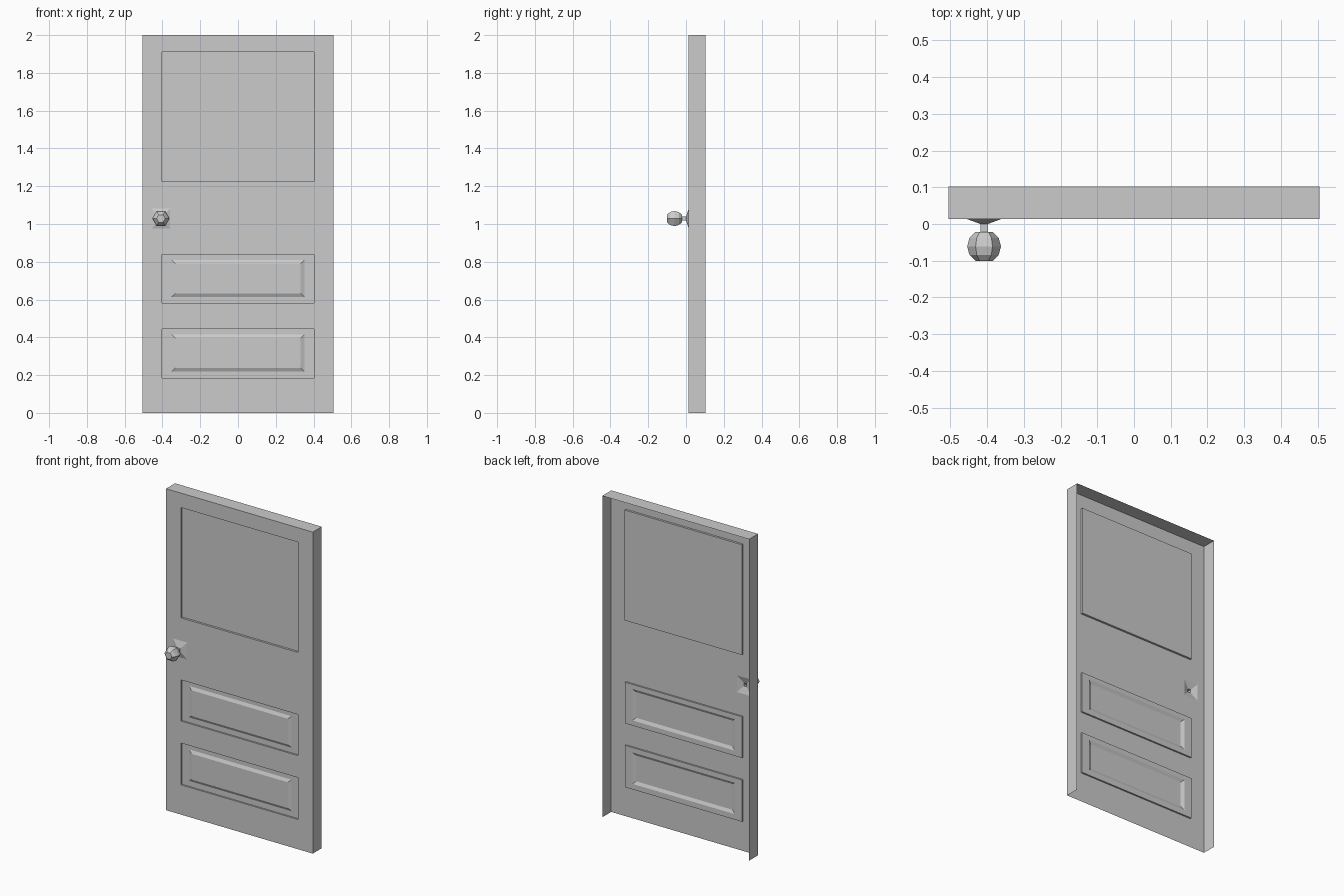
import bpy, bmesh
from math import cos, sin, pi, radians

if "Cube" in bpy.data.objects:
    bpy.data.objects.remove(bpy.data.objects["Cube"])

FRONT, BACK, W, H = 0.014, 0.102, 0.505, 2.0
KX, KZ = -0.408, 1.029


def rect(x0, x1, z0, z1, y):
    return [(x0, y, z0), (x1, y, z0), (x1, y, z1), (x0, y, z1)]


def loft(bm, rings, cap=True):
    """Skin a sequence of equal-length closed rings, optionally capping the last."""
    loops = [[bm.verts.new(p) for p in r] for r in rings]
    for a, b in zip(loops, loops[1:]):
        n = len(a)
        for i in range(n):
            j = (i + 1) % n
            bm.faces.new((a[i], a[j], b[j], b[i]))
    if cap:
        bm.faces.new(loops[-1])
    return loops


def finish(bm, name):
    bmesh.ops.remove_doubles(bm, verts=bm.verts, dist=0.0001)
    me = bpy.data.meshes.new(name)
    bm.to_mesh(me)
    bm.free()
    ob = bpy.data.objects.new(name, me)
    bpy.context.collection.objects.link(ob)
    return ob


# openings in the front sheet
window = (-0.403, 0.403, 1.224, 1.91)
lower = [(-0.403, 0.403, 0.185, 0.445), (-0.403, 0.403, 0.582, 0.838)]
rose = (KX - 0.048, KX + 0.048, KZ - 0.052, KZ + 0.052)
holes = [window, rose] + lower

# front sheet: grid of cells, leaving the openings free
bm = bmesh.new()
xs = sorted({-W, W} | {v for h in holes for v in h[:2]})
zs = sorted({0, H} | {v for h in holes for v in h[2:]})
for x0, x1 in zip(xs, xs[1:]):
    for z0, z1 in zip(zs, zs[1:]):
        cx, cz = (x0 + x1) / 2, (z0 + z1) / 2
        if not any(h[0] < cx < h[1] and h[2] < cz < h[3] for h in holes):
            bm.faces.new([bm.verts.new(p) for p in rect(x0, x1, z0, z1, FRONT)])

# folded sides and top; back and bottom stay open
edge = [(-W, 0), (-W, H), (W, H), (W, 0)]
for (xa, za), (xb, zb) in zip(edge, edge[1:]):
    bm.faces.new([bm.verts.new(p) for p in
                  ((xa, FRONT, za), (xa, BACK, za), (xb, BACK, zb), (xb, FRONT, zb))])

# raised-field panels set into shallow recesses
for x0, x1, z0, z1 in lower:
    zc = (z0 + z1) / 2 + 0.002
    loft(bm, [rect(x0, x1, z0, z1, FRONT),
              rect(x0, x1, z0, z1, FRONT + 0.01),
              rect(-0.352, 0.352, zc - 0.098, zc + 0.098, FRONT + 0.01),
              rect(-0.332, 0.332, zc - 0.08, zc + 0.08, FRONT + 0.001)])
bmesh.ops.remove_doubles(bm, verts=bm.verts, dist=0.0001)

# window recess wall
loft(bm, [rect(*window, FRONT), rect(*window, FRONT + 0.013)], cap=False)
finish(bm, "door_shell")

# window pane
bm = bmesh.new()
bm.faces.new([bm.verts.new(p) for p in rect(*window, FRONT + 0.013)])
finish(bm, "window_pane")

# pyramid backplate and neck
bm = bmesh.new()
neck = (KX - 0.01, KX + 0.01, KZ - 0.01, KZ + 0.01)
loft(bm, [rect(*rose, FRONT), rect(*neck, 0.0), rect(*neck, -0.024)], cap=False)
finish(bm, "knob_backplate")

# faceted six-sided knob
bm = bmesh.new()
R, CY = 0.046, -0.061
rings = []
for lat in (60, 30, 0, -30, -60):
    r, y = R * cos(radians(lat)), CY + R * sin(radians(lat))
    rings.append([(KX + r * cos(i * pi / 3), y, KZ + r * sin(i * pi / 3)) for i in range(6)])
loops = loft(bm, rings)
bm.faces.new(loops[0][::-1])
bmesh.ops.recalc_face_normals(bm, faces=bm.faces)
finish(bm, "door_knob")
